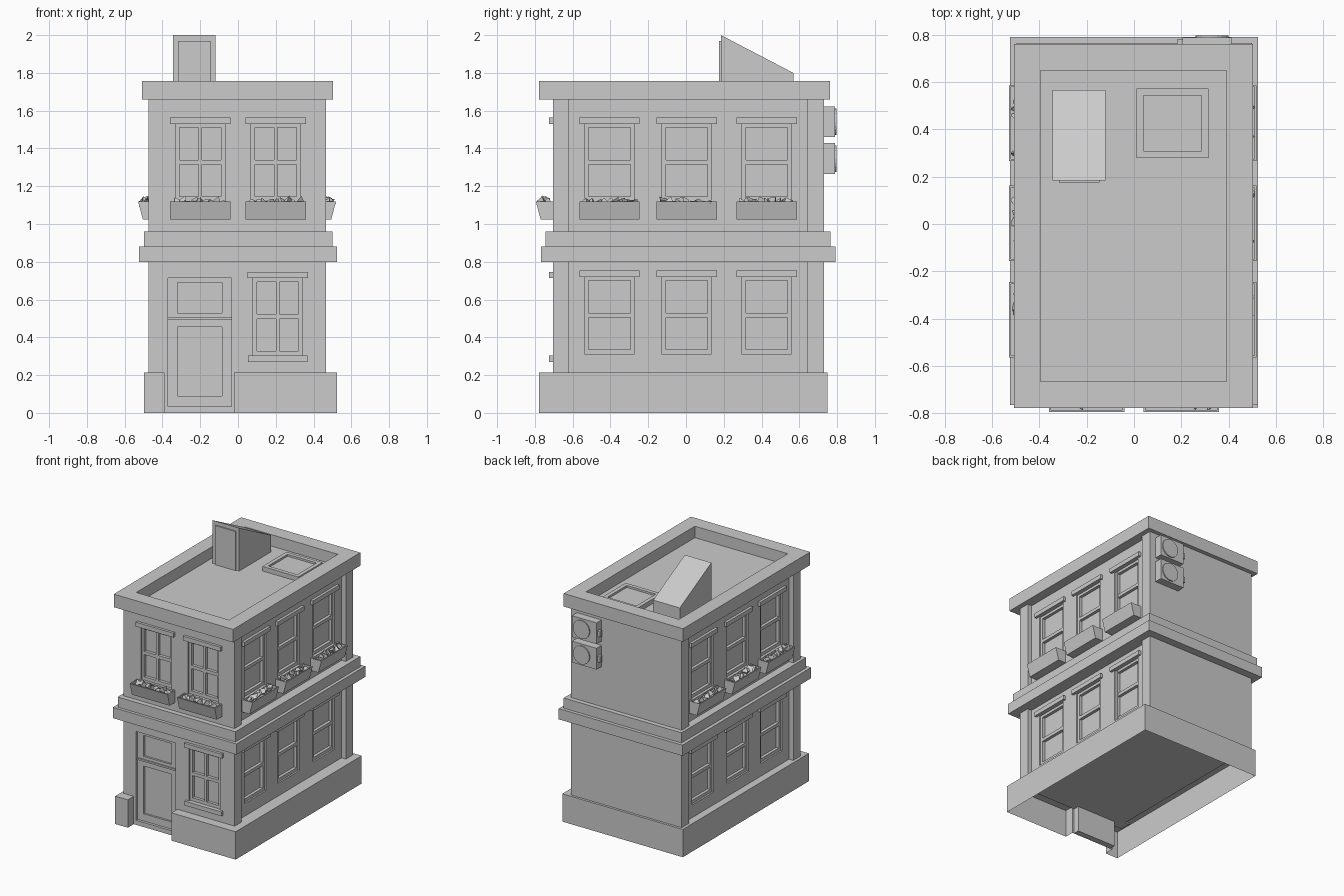
import bpy, bmesh, random
from math import pi
from mathutils import Vector, Matrix, Euler

if "Cube" in bpy.data.objects:
    bpy.data.objects.remove(bpy.data.objects["Cube"])

random.seed(4)
XL, XR = -0.475, 0.465          # outer side walls (corner pilasters)
YF, YB = -0.705, 0.73           # front and back walls
REC = 0.036                     # side walls sit back between the pilasters


def finish(name, bm):
    bmesh.ops.recalc_face_normals(bm, faces=bm.faces[:])
    me = bpy.data.meshes.new(name)
    bm.to_mesh(me)
    bm.free()
    ob = bpy.data.objects.new(name, me)
    bpy.context.collection.objects.link(ob)
    return ob


def add_prism(bm, loop, vec):
    """Extrude a closed 3D outline along vec."""
    f = bm.faces.new([bm.verts.new(p) for p in loop])
    ext = bmesh.ops.extrude_face_region(bm, geom=[f], use_keep_orig=True)
    new = [v for v in ext['geom'] if isinstance(v, bmesh.types.BMVert)]
    bmesh.ops.translate(bm, verts=new, vec=vec)


def add_box(bm, a, b):
    (x0, y0, z0), (x1, y1, z1) = [tuple(f(p, q) for p, q in zip(a, b)) for f in (min, max)]
    add_prism(bm, [(x0, y0, z0), (x1, y0, z0), (x1, y1, z0), (x0, y1, z0)], (0, 0, z1 - z0))


def boxes(name, pairs):
    bm = bmesh.new()
    for a, b in pairs:
        add_box(bm, a, b)
    return finish(name, bm)


def sink_top(bm, rim, depth):
    """Turn the top face into a tray with a flat rim."""
    bmesh.ops.recalc_face_normals(bm, faces=bm.faces[:])
    top = max(bm.faces, key=lambda f: f.calc_center_median().z)
    bmesh.ops.inset_region(bm, faces=[top], thickness=rim, use_even_offset=True)
    ext = bmesh.ops.extrude_discrete_faces(bm, faces=[top])
    bmesh.ops.translate(bm, verts=ext['faces'][0].verts[:], vec=(0, 0, -depth))


# wall coordinates: u along the wall, d outwards, z up
def front(u, d, z): return (u, YF - d, z)
def right(u, d, z): return (XR - REC + d, u, z)
def left(u, d, z): return (XL + REC - d, u, z)


cuts = []                       # boxes to cut out of the walls


def panel_frame(name, wall, u, z, ubars, zbars, front_d=-0.012):
    """Recess in the wall with frame bars in front of a pane."""
    cuts.append((wall(u[0], -0.045, z[0]), wall(u[1], 0.05, z[1])))
    parts = [(wall(u[0], -0.048, z[0]), wall(u[1], -0.035, z[1]))]
    parts += [(wall(a, -0.04, z[0]), wall(b, front_d, z[1])) for a, b in ubars]
    parts += [(wall(u[0], -0.04, a), wall(u[1], front_d - 0.0005, b)) for a, b in zbars]
    return boxes(name, parts)


def window(name, wall, c, z0, mullion=False, sill=False):
    a, b, z1 = c - 0.13, c + 0.13, z0 + 0.41
    ub = [(a, a + 0.02), (b - 0.02, b)] + ([(c - 0.01, c + 0.01)] if mullion else [])
    zb = [(z0, z0 + 0.025), (z0 + 0.195, z0 + 0.22), (z1 - 0.02, z1)]
    panel_frame(name, wall, (a, b), (z0, z1), ub, zb)
    boxes(name + "_lintel", [(wall(c - 0.16, -0.005, z1), wall(c + 0.16, 0.02, z1 + 0.033))])
    if sill:
        boxes(name + "_sill", [(wall(c - 0.157, -0.005, z0 - 0.033), wall(c + 0.157, 0.02, z0))])


def flower_box(name, wall, c):
    bm = bmesh.new()
    prof = [(0, 1.025), (0.065, 1.025), (0.09, 1.12), (0, 1.12)]
    span = Vector(wall(c + 0.16, 0, 0)) - Vector(wall(c - 0.16, 0, 0))
    add_prism(bm, [wall(c - 0.16, d, z) for d, z in prof], span)
    sink_top(bm, 0.008, 0.02)
    finish(name, bm)
    # angular leaf clumps
    bm = bmesh.new()
    for i in range(9):
        p = wall(c - 0.125 + 0.031 * i, random.uniform(0.035, 0.055), random.uniform(1.105, 1.118))
        m = (Matrix.Translation(p) @ Euler([random.uniform(0, 2 * pi) for _ in range(3)]).to_matrix().to_4x4()
             @ Matrix.Diagonal((1, 0.9, 0.75, 1)))
        bmesh.ops.create_cone(bm, cap_ends=True, segments=4, radius1=0.033, radius2=0.012,
                              depth=0.04, matrix=m)
    finish(name + "_plants", bm)


# front windows, door
for i, c in enumerate((-0.2, 0.2)):
    window(f"front_upper_window_{i}", front, c, 1.12, mullion=True)
    flower_box(f"front_flower_box_{i}", front, c)
window("front_lower_window", front, 0.21, 0.303, mullion=True, sill=True)
panel_frame("front_door", front, (-0.37, -0.035), (0.0, 0.715),
            [(-0.37, -0.32), (-0.085, -0.035)],
            [(0, 0.09), (0.455, 0.53), (0.69, 0.715)], front_d=-0.02)
boxes("door_trim", [(front(-0.37, -0.03, 0.495), front(-0.035, -0.01, 0.508)),
                    (front(-0.37, -0.03, 0), front(-0.035, 0, 0.035))])

# side windows, both sides
for wname, wall in (("right", right), ("left", left)):
    for i, c in enumerate((-0.405, 0.003, 0.427)):
        window(f"{wname}_upper_window_{i}", wall, c, 1.12)
        window(f"{wname}_lower_window_{i}", wall, c, 0.31)
        flower_box(f"{wname}_flower_box_{i}", wall, c)

# main walls with pilasters at the corners
xl, xr, p0, p1 = XL + REC, XR - REC, -0.62, 0.64
plan = [(XL, YF), (XR, YF), (XR, p0), (xr, p0), (xr, p1), (XR, p1),
        (XR, YB), (XL, YB), (XL, p1), (xl, p1), (xl, p0), (XL, p0)]
bm = bmesh.new()
add_prism(bm, [(x, y, 0.2) for x, y in plan], (0, 0, 1.47))
walls = finish("walls", bm)
cutter = boxes("wall_cutter", cuts)
cutter.hide_render = True
mod = walls.modifiers.new("openings", 'BOOLEAN')
mod.operation, mod.solver, mod.object = 'DIFFERENCE', 'EXACT', cutter
bpy.context.view_layer.objects.active = walls
bpy.ops.object.modifier_apply(modifier=mod.name)
bpy.data.objects.remove(cutter)

# plinth: open underneath, notched around the door
px0, px1, py0, py1 = -0.497, 0.524, -0.777, 0.748
plan = [(px0, py0), (-0.39, py0), (-0.39, YF), (-0.37, YF), (-0.37, YF + 0.045),
        (-0.035, YF + 0.045), (-0.035, YF), (-0.02, YF), (-0.02, py0),
        (px1, py0), (px1, py1), (px0, py1)]
bm = bmesh.new()
add_prism(bm, [(x, y, 0) for x, y in plan], (0, 0, 0.213))
bmesh.ops.recalc_face_normals(bm, faces=bm.faces[:])
low = min(bm.faces, key=lambda f: f.calc_center_median().z)
bmesh.ops.delete(bm, geom=[low], context='FACES_ONLY')
finish("plinth", bm)

# stepped band between the floors
boxes("floor_band_lower", [((-0.524, -0.767, 0.8), (0.524, 0.792, 0.882))])
boxes("floor_band_upper", [((-0.498, -0.744, 0.88), (0.5, 0.766, 0.96))])

# parapet with sunken roof deck
bm = bmesh.new()
add_box(bm, (-0.508, -0.778, 1.658), (0.503, 0.762, 1.758))
sink_top(bm, 0.112, 0.088)
finish("roof_parapet", bm)

# skylight
bm = bmesh.new()
add_box(bm, (0.01, 0.28, 1.665), (0.315, 0.573, 1.705))
sink_top(bm, 0.03, 0.015)
finish("skylight", bm)

# sloped roof access hut with a framed door
bm = bmesh.new()
add_prism(bm, [(-0.345, y, z) for y, z in
               ((0.185, 1.665), (0.568, 1.665), (0.568, 1.8), (0.185, 2.0))], (0.225, 0, 0))
finish("stair_hut", bm)
boxes("stair_hut_door", [((-0.318, 0.176, 1.665), (-0.145, 0.19, 1.97))])

# two cooling units on the back wall
for i, z in enumerate((1.265, 1.46)):
    boxes(f"cooling_unit_{i}", [((0.205, YB - 0.01, z), (0.413, 0.79, z + 0.163)),
                                ((0.182, YB + 0.025, z + 0.055), (0.21, YB + 0.05, z + 0.1))])
    bm = bmesh.new()
    bmesh.ops.create_cone(bm, cap_ends=True, segments=20, radius1=0.07, radius2=0.07, depth=0.02,
                          matrix=Matrix.Translation((0.33, 0.788, z + 0.081)) @ Matrix.Rotation(pi / 2, 4, 'X'))
    finish(f"cooling_unit_fan_{i}", bm)
